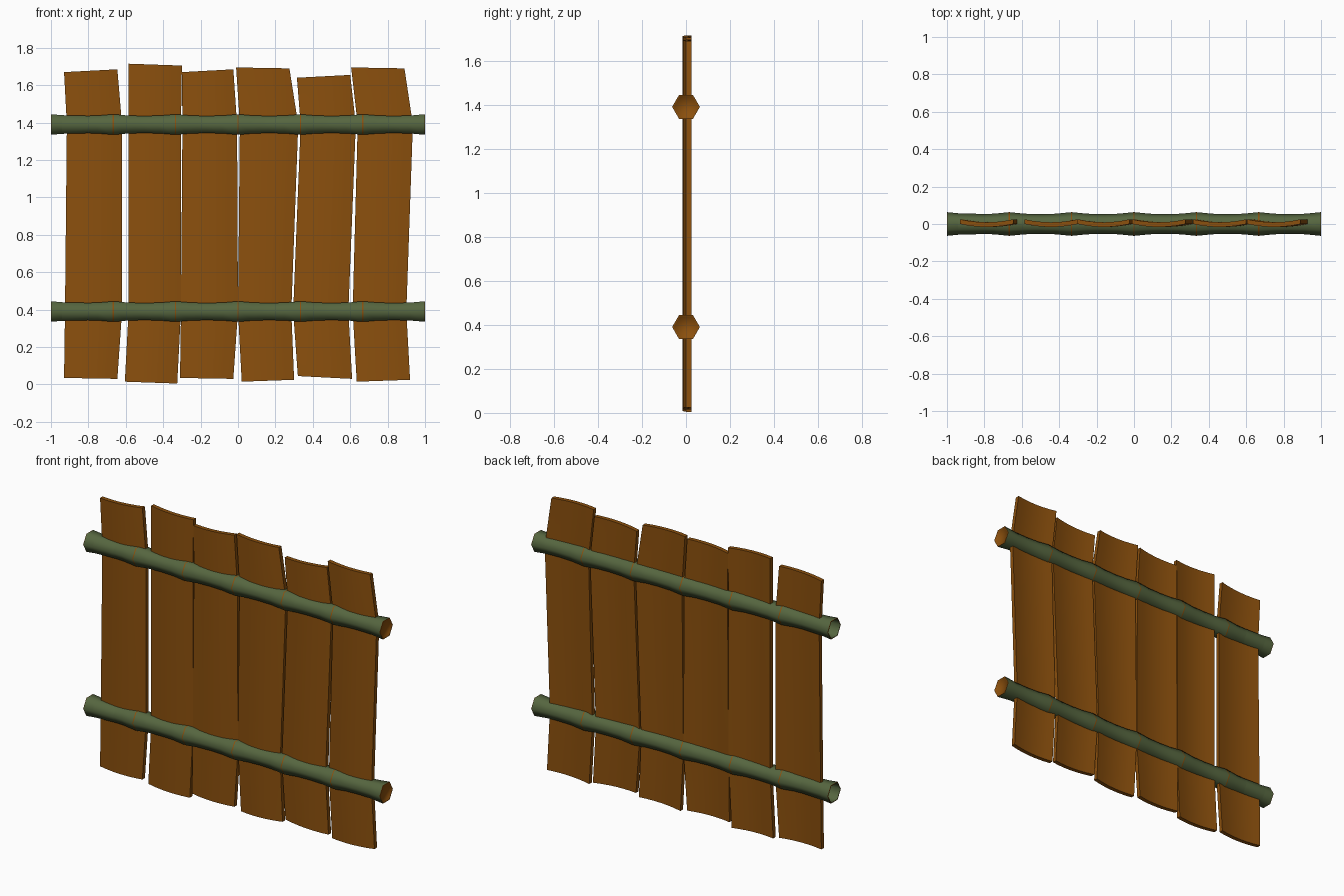
import bpy
import bmesh
import math

cube = bpy.data.objects.get("Cube")
if cube:
    bpy.data.objects.remove(cube, do_unlink=True)


def material(name, colour):
    mat = bpy.data.materials.new(name)
    mat.use_nodes = True
    mat.diffuse_color = colour
    mat.node_tree.nodes["Principled BSDF"].inputs["Base Color"].default_value = colour
    return mat


wood = material("brown wood", (0.26, 0.08, 0.004, 1))
bamboo = material("green bamboo", (0.092, 0.132, 0.05, 1))


def loft(name, rings, mats, band_mats, angle):
    """Skin closed rings into a capped solid; band_mats gives the material of each band."""
    bm = bmesh.new()
    loops = [[bm.verts.new(co) for co in ring] for ring in rings]
    for a, b, index in zip(loops, loops[1:], band_mats):
        for i in range(len(a)):
            j = (i + 1) % len(a)
            bm.faces.new((a[i], a[j], b[j], b[i])).material_index = index
    bm.faces.new(loops[0])
    bm.faces.new(loops[-1])
    bmesh.ops.recalc_face_normals(bm, faces=bm.faces)
    mesh = bpy.data.meshes.new(name)
    bm.to_mesh(mesh)
    bm.free()
    for mat in mats:
        mesh.materials.append(mat)
    obj = bpy.data.objects.new(name, mesh)
    bpy.context.collection.objects.link(obj)
    bpy.ops.object.select_all(action="DESELECT")
    obj.select_set(True)
    bpy.context.view_layer.objects.active = obj
    bpy.ops.object.shade_smooth_by_angle(angle=math.radians(angle))
    return obj


# Planks: (left x, right x) at bottom, low rail, high rail and top,
# then (left z, right z) of the bottom and top ends
LOW, HIGH = 0.39, 1.39
planks = [
    ((-.93, -.645), (-.925, -.62), (-.915, -.62), (-.93, -.645), (.035, .03), (1.67, 1.685)),
    ((-.605, -.325), (-.585, -.305), (-.585, -.305), (-.585, -.30), (.015, .005), (1.715, 1.705)),
    ((-.31, -.025), (-.305, 0), (-.297, -.005), (-.30, -.025), (.035, .03), (1.67, 1.685)),
    ((.02, .30), (0, .285), (.01, .322), (-.01, .275), (.015, .025), (1.695, 1.69)),
    ((.32, .61), (.295, .59), (.335, .63), (.315, .60), (.045, .03), (1.64, 1.655)),
    ((.635, .92), (.613, .90), (.64, .935), (.605, .89), (.015, .025), (1.695, 1.69)),
]
STEPS = 6
THICK = 0.025


def plank_ring(xs, zs):
    """Bowed cross-section: front edge left to right, back edge right to left."""
    front = []
    for i in range(STEPS + 1):
        t = i / STEPS
        bow = 0.016 * (1 - (2 * t - 1) ** 2)
        front.append((xs[0] + (xs[1] - xs[0]) * t, -bow, zs[0] + (zs[1] - zs[0]) * t))
    back = [(x, y + THICK, z) for x, y, z in reversed(front)]
    return front + back


for n, (bottom, low, high, top, foot, head) in enumerate(planks, 1):
    rings = [plank_ring(xs, zs) for xs, zs in
             ((bottom, foot), (low, (LOW, LOW)), (high, (HIGH, HIGH)), (top, head))]
    loft(f"plank_{n}", rings, [wood], [0, 0, 0], 30)

# Rail profile: hollow right end, six waisted segments with thin joint bands, closed left end
WIDE, WAIST, BAND = 0.063, 0.054, 0.003
SEGMENT = 2 / 6
profile = [(-1 + SEGMENT, 0.05), (-1, 0.059), (-1, WIDE)]
bands = [1, 0]
for s in range(6):
    start = -1 + s * SEGMENT
    for t, radius in ((0, WIDE), (.25, WAIST + .001), (.5, WAIST - .001),
                      (.75, WAIST + .001), (1, WIDE)):
        inset = BAND if t == 0 else -BAND if t == 1 else 0
        profile.append((start + t * SEGMENT + inset, radius))
        bands.append(0 if t == 0 else 1)
profile += [(1, WIDE), (1, 0.057), (0.997, 0.055)]
bands += [0, 0, 0]


def hexagon(x, radius, z):
    return [(x, radius * math.cos(k * math.pi / 3), z + radius * math.sin(k * math.pi / 3))
            for k in range(6)]


for name, z in (("lower_rail", LOW), ("upper_rail", HIGH)):
    loft(name, [hexagon(x, r, z) for x, r in profile], [wood, bamboo], bands, 70)
